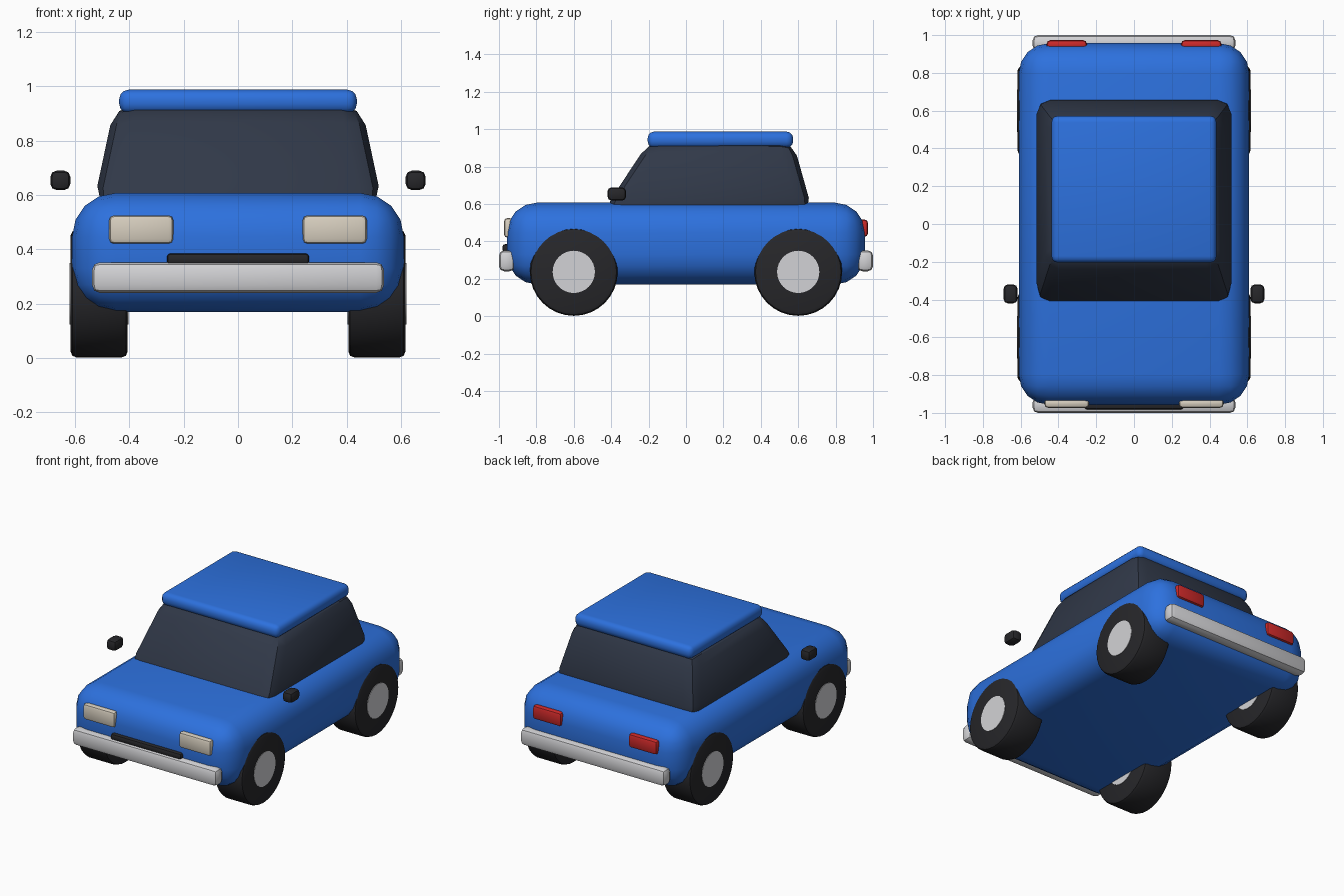
import bpy
import bmesh
from math import radians
from mathutils import Matrix, Vector

cube = bpy.data.objects.get("Cube")
if cube:
    bpy.data.objects.remove(cube, do_unlink=True)


def material(name, rgb):
    mat = bpy.data.materials.new(name)
    mat.use_nodes = True
    mat.diffuse_color = (*rgb, 1)
    mat.node_tree.nodes["Principled BSDF"].inputs["Base Color"].default_value = (*rgb, 1)
    return mat


blue = material("blue paint", (0.026, 0.165, 0.73))
glass = material("dark glass", (0.03, 0.04, 0.065))
rubber = material("black rubber", (0.02, 0.02, 0.023))
chrome = material("light metal", (0.65, 0.65, 0.67))
cream = material("cream lamp", (0.68, 0.62, 0.52))
red = material("red lamp", (0.6, 0.022, 0.022))


def finish(name, bm, mat, angle=35):
    bmesh.ops.recalc_face_normals(bm, faces=bm.faces)
    mesh = bpy.data.meshes.new(name)
    bm.to_mesh(mesh)
    bm.free()
    mesh.materials.append(mat)
    obj = bpy.data.objects.new(name, mesh)
    bpy.context.collection.objects.link(obj)
    bpy.ops.object.select_all(action='DESELECT')
    obj.select_set(True)
    bpy.context.view_layer.objects.active = obj
    bpy.ops.object.shade_smooth_by_angle(angle=radians(angle))
    return obj


def soft_box(name, low, high, radius, segments, mat, top=None):
    """Rounded box; top=(half width, front y, back y) tapers its upper face."""
    bm = bmesh.new()
    bmesh.ops.create_cube(bm, size=1)
    low, high = Vector(low), Vector(high)
    for v in bm.verts:
        upper, right, back = v.co.z > 0, v.co.x > 0, v.co.y > 0
        v.co = [low[i] + (v.co[i] + 0.5) * (high[i] - low[i]) for i in range(3)]
        if top and upper:
            v.co.x = top[0] if right else -top[0]
            v.co.y = top[2] if back else top[1]
    bmesh.ops.bevel(bm, geom=bm.edges[:], offset=radius, segments=segments,
                    profile=0.5, affect='EDGES', clamp_overlap=True)
    return finish(name, bm, mat)


def disc(name, centre, radius, width, bevel, mat):
    """Cylinder lying along x with rounded rims."""
    bm = bmesh.new()
    bmesh.ops.create_cone(bm, cap_ends=True, segments=32, radius1=radius,
                          radius2=radius, depth=width)
    if bevel:
        rims = [e for e in bm.edges if any(len(f.verts) > 4 for f in e.link_faces)]
        bmesh.ops.bevel(bm, geom=rims, offset=bevel, segments=2, profile=0.5,
                        affect='EDGES')
    turn = Matrix.Rotation(radians(90), 4, 'Y')
    bmesh.ops.transform(bm, matrix=Matrix.Translation(centre) @ turn, verts=bm.verts)
    return finish(name, bm, mat)


# Body shell, cabin and roof
soft_box("body", (-0.61, -0.957, 0.17), (0.61, 0.957, 0.607), 0.16, 4, blue)
soft_box("cabin", (-0.533, -0.445, 0.56), (0.533, 0.677, 0.93), 0.075, 2, glass,
         top=(0.454, -0.2, 0.573))
soft_box("roof", (-0.437, -0.205, 0.9), (0.437, 0.573, 0.987), 0.035, 3, blue)

# Bumpers and front grille
for name, y in (("front_bumper", -0.958), ("rear_bumper", 0.958)):
    soft_box(name, (-0.537, y - 0.042, 0.24), (0.537, y + 0.042, 0.352), 0.028, 2, chrome)
soft_box("grille", (-0.262, -0.982, 0.343), (0.262, -0.92, 0.385), 0.014, 2, rubber)

# Paired parts on each side
for side, s in (("left", 1), ("right", -1)):
    def paired(name, x1, x2, y1, y2, z1, z2, radius, mat):
        xs = sorted((s * x1, s * x2))
        soft_box(f"{side}_{name}", (xs[0], y1, z1), (xs[1], y2, z2), radius, 2, mat)

    paired("headlight", 0.238, 0.474, -0.973, -0.925, 0.42, 0.525, 0.018, cream)
    paired("tail_light", 0.25, 0.462, 0.925, 0.973, 0.425, 0.517, 0.018, red)
    paired("mirror", 0.617, 0.69, -0.42, -0.32, 0.618, 0.689, 0.022, rubber)
    for end, y in (("front", -0.6), ("rear", 0.6)):
        disc(f"{side}_{end}_tyre", (s * 0.511, y, 0.237), 0.235, 0.21, 0.022, rubber)
        disc(f"{side}_{end}_hub", (s * 0.511, y, 0.237), 0.113, 0.216, 0, chrome)
